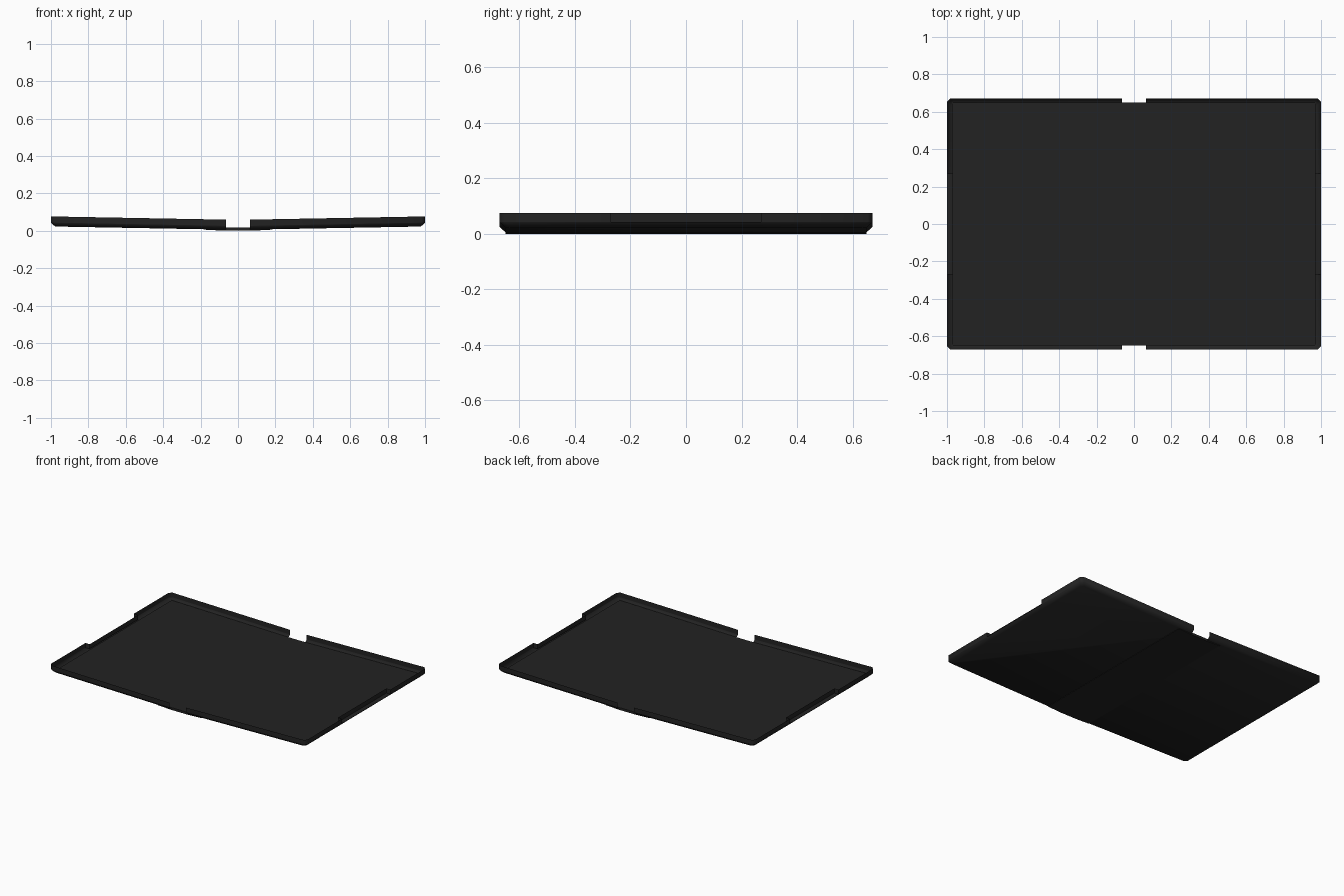
import bpy, bmesh, math

if "Cube" in bpy.data.objects:
    bpy.data.objects.remove(bpy.data.objects["Cube"])

HALF_Y = 0.672     # half depth of the tray
GAP = 0.065        # half width of the notch in the long walls
CUT = 0.27         # half length of the recess in the short walls

black = bpy.data.materials.new("matte black")
black.diffuse_color = (0.0165, 0.0165, 0.0165, 1)
black.use_nodes = True
black.node_tree.nodes["Principled BSDF"].inputs["Base Color"].default_value = black.diffuse_color


def finish(name, bm, down_face=None, angle=50):
    """Turn a bmesh into a named, coloured object."""
    bmesh.ops.recalc_face_normals(bm, faces=bm.faces)
    bm.normal_update()
    if down_face and down_face.normal.z > 0:
        bmesh.ops.reverse_faces(bm, faces=bm.faces)
    me = bpy.data.meshes.new(name)
    bm.to_mesh(me)
    bm.free()
    me.materials.append(black)
    ob = bpy.data.objects.new(name, me)
    bpy.context.collection.objects.link(ob)
    bpy.context.view_layer.objects.active = ob
    ob.select_set(True)
    bpy.ops.object.shade_smooth_by_angle(angle=math.radians(angle))
    ob.select_set(False)
    return ob


def outline(inset, jog):
    """Open outline of the right half, with a possible recess in the short side."""
    c, x, y = 0.018, 1 - inset, HALF_Y - inset
    lower = [(GAP, -y), (x - c, -y), (x, -y + c), (x, -CUT), (x - jog, -CUT)]
    return lower + [(px, -py) for px, py in reversed(lower)]


def extrude_profile(name, pts, half_y):
    """Extrude an x-z profile along y."""
    bm = bmesh.new()
    face = bm.faces.new([bm.verts.new((x, -half_y, z)) for x, z in pts])
    new = bmesh.ops.extrude_face_region(bm, geom=[face])["geom"]
    verts = [g for g in new if isinstance(g, bmesh.types.BMVert)]
    bmesh.ops.translate(bm, verts=verts, vec=(0, 2 * half_y, 0))
    return finish(name, bm, angle=1)


# tray shell: bottom, chamfer, recess ledge and thin wall (inset, height, jog)
bm = bmesh.new()
rings = []
for inset, h, jog in [(0.022, 0.0, 0), (0, 0.02, 0), (0, 0.021, 0.032), (0, 0.0535, 0.032)]:
    rings.append([bm.verts.new((x, y, 0.0045 + h + 0.0185 * x))
                  for x, y in outline(inset, jog)])
bottom = bm.faces.new(rings[0])
for a, b in zip(rings, rings[1:]):
    for i in range(len(a) - 1):
        bm.faces.new((a[i], a[i + 1], b[i + 1], b[i]))
bmesh.ops.remove_doubles(bm, verts=bm.verts, dist=0.0001)
bottom = max(bm.faces, key=lambda f: f.calc_area())
shell = finish("tray_shell", bm, bottom)
shell.modifiers.new("mirror", 'MIRROR').use_axis[0] = True

# inner floor: shallow V plate lying in the shell
top = [(-0.972, 0.034), (-GAP, 0.0165), (GAP, 0.0165), (0.972, 0.034)]
extrude_profile("inner_floor", top + [(x, z - 0.006) for x, z in reversed(top)], 0.65)

# hinge strip below the fold
extrude_profile("hinge_strip", [(-0.17, 0.005), (-GAP, 0), (GAP, 0), (0.17, 0.005),
                                (0.17, 0.011), (-0.17, 0.011)], 0.65)
